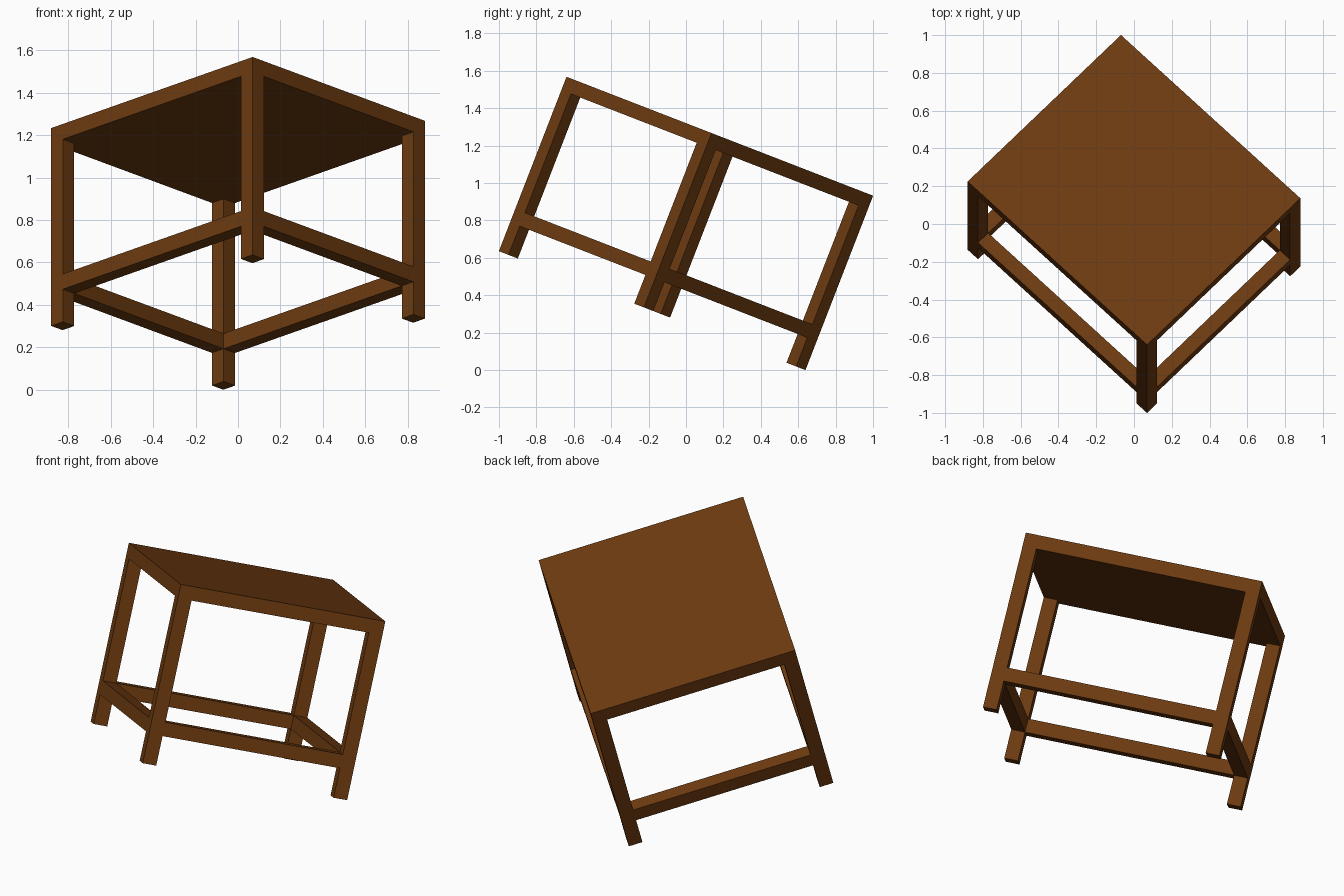
import bpy, math
from mathutils import Matrix, Vector

if "Cube" in bpy.data.objects:
    bpy.data.objects.remove(bpy.data.objects["Cube"])

W, D, H = 1.162, 1.327, 1.0     # overall table size
T = 0.077                       # thickness of every timber
RAIL_Z = 0.165                  # underside of the stretchers above the feet

wood = bpy.data.materials.new("dark brown wood")
wood.diffuse_color = (0.152, 0.043, 0.0053, 1)
wood.use_nodes = True
wood.node_tree.nodes["Principled BSDF"].inputs["Base Color"].default_value = wood.diffuse_color

# The whole table is turned and tipped backwards about its centre
tilt = (Matrix.Translation((0, 0, 0.784))
        @ Matrix.Rotation(math.radians(-21.2), 4, 'X')
        @ Matrix.Rotation(math.radians(45.7), 4, 'Z'))


def box(name, centre, size):
    bpy.ops.mesh.primitive_cube_add(size=1)
    ob = bpy.context.object
    ob.name = name
    ob.data.transform(Matrix.Translation(Vector(centre) - Vector((0, 0, H / 2)))
                      @ Matrix.Diagonal((*size, 1)))
    ob.data.materials.append(wood)
    ob.matrix_world = tilt
    return ob


# Table top
box("table_top", (0, 0, H - T / 2), (W, D, T))

lx, ly = (W - T) / 2, (D - T) / 2
leg_h = H - T

# Corner legs
for sx, xn in ((-1, "left"), (1, "right")):
    for sy, yn in ((-1, "front"), (1, "back")):
        box(f"{yn}_{xn}_leg", (sx * lx, sy * ly, leg_h / 2), (T, T, leg_h))

# Stretchers between the legs
rz = RAIL_Z + T / 2
for s, xn, yn in ((-1, "left", "front"), (1, "right", "back")):
    box(f"{xn}_stretcher", (s * lx, 0, rz), (T, D - 2 * T, T))
    box(f"{yn}_stretcher", (0, s * ly, rz), (W - 2 * T, T, T))
